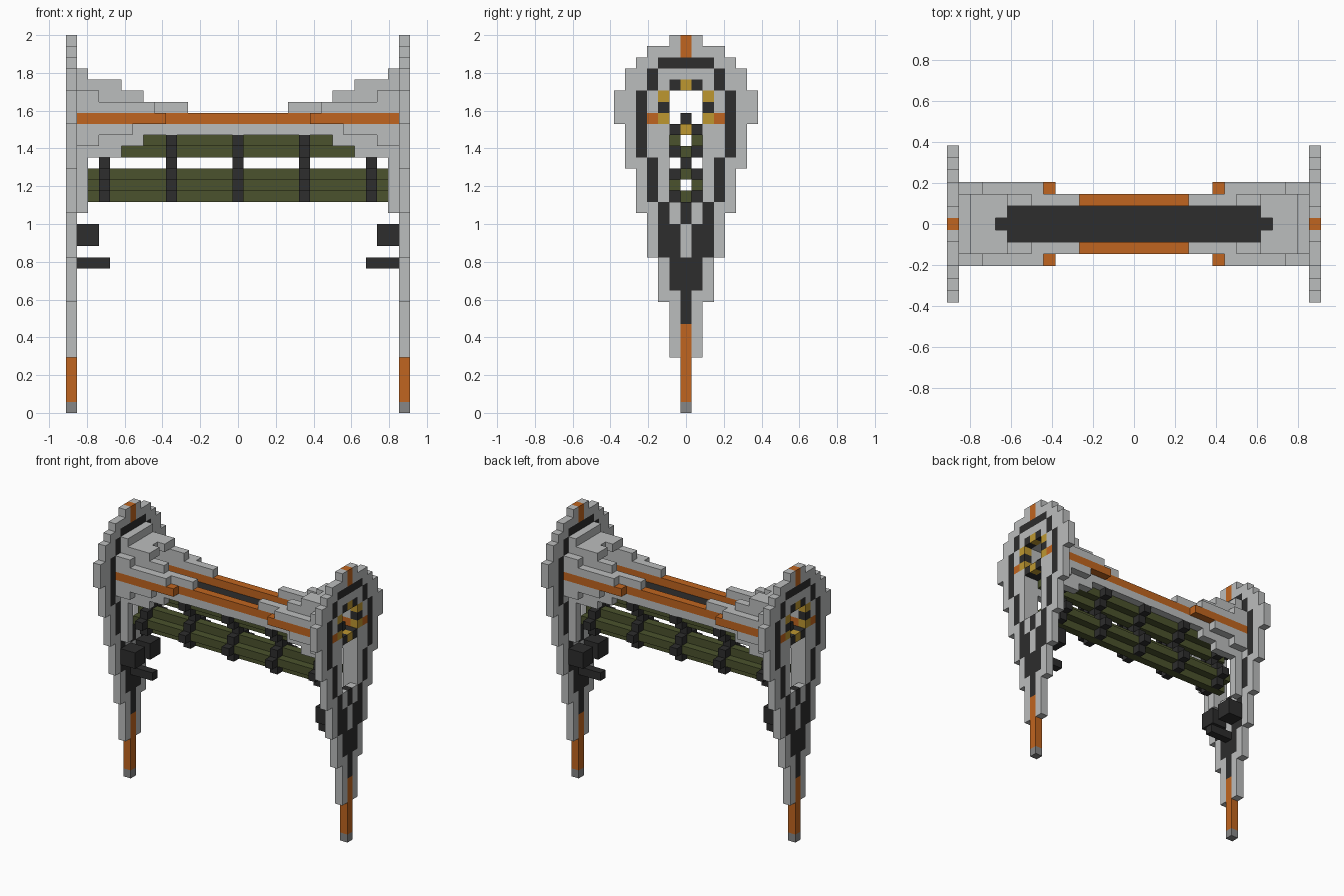
import bpy
import bmesh
from mathutils import Vector

cube = bpy.data.objects.get("Cube")
if cube:
    bpy.data.objects.remove(cube, do_unlink=True)

UNIT = 2 / 34          # edge of one block
PLATE_X = 15           # block column of the end plates


def material(name, red, green, blue):
    mat = bpy.data.materials.new(name)
    mat.use_nodes = True
    colour = (red, green, blue, 1)
    mat.diffuse_color = colour
    for node in mat.node_tree.nodes:
        if node.type == 'BSDF_PRINCIPLED':
            node.inputs["Base Color"].default_value = colour
    return mat


GREY = material("light_grey", .50, .51, .51)
STEEL = material("mid_grey", .24, .24, .24)
BLACK = material("charcoal", .026, .026, .026)
ORANGE = material("burnt_orange", .53, .13, .014)
GREEN = material("olive_green", .07, .085, .026)
GOLD = material("gold", .51, .31, .03)


def through(first, last):
    return range(first, last + 1)


def fill(xs, ys, zs, mirror_x=True):
    """Block cells, mirrored front to back and, if wanted, side to side."""
    signs = (1, -1) if mirror_x else (1,)
    return {(sx * x, sy * y, z) for x in xs for y in ys for z in zs
            for sx in signs for sy in (1, -1)}


def build(name, cells):
    """Make one object from {cell: material}, keeping only exposed faces."""
    bm = bmesh.new()
    corners, mats = {}, []

    def corner(point):
        key = tuple(round(c * 2) for c in point)
        if key not in corners:
            corners[key] = bm.verts.new((point + Vector((0, 0, .5))) * UNIT)
        return corners[key]

    for cell, mat in cells.items():
        if mat not in mats:
            mats.append(mat)
        for axis in range(3):
            for sign in (1, -1):
                normal = Vector((0, 0, 0))
                normal[axis] = sign
                neighbour = tuple(int(c + n) for c, n in zip(cell, normal))
                if neighbour in cells:
                    continue
                side = Vector((0, 0, 0))
                side[(axis + 1) % 3] = .5
                up = normal.cross(side)
                mid = Vector(cell) + normal / 2
                ring = [mid - side - up, mid + side - up, mid + side + up, mid - side + up]
                face = bm.faces.new([corner(p) for p in ring])
                face.material_index = mats.index(mat)
    mesh = bpy.data.meshes.new(name)
    bm.to_mesh(mesh)
    bm.free()
    for mat in mats:
        mesh.materials.append(mat)
    obj = bpy.data.objects.new(name, mesh)
    bpy.context.collection.objects.link(obj)
    return obj


def part(name, mat, *groups):
    return build(name, dict.fromkeys(set().union(*groups), mat))


# End plates: outline as (half width, number of rows) from the ground up
OUTLINE = [(0, 5), (1, 5), (2, 4), (3, 4), (4, 4), (5, 4), (6, 3), (5, 2), (4, 1), (3, 1), (1, 1)]
# Dark inlay as (distance from centre, first row, last row)
INLAY = [(0, 8, 13), (1, 11, 16), (2, 14, 18), (3, 19, 22), (4, 23, 28),
         (3, 29, 30), (0, 31, 31), (1, 31, 31), (2, 31, 31), (0, 17, 18)]


def plate_cells(x):
    cells, row = {}, 0
    for half, count in OUTLINE:
        for z in range(row, row + count):
            for y in through(-half, half):
                cells[x, y, z] = GREY
        row += count

    def paint(mat, ys, zs):
        cells.update(dict.fromkeys(fill([x], ys, zs, False), mat))

    for y, low, high in INLAY:
        paint(BLACK, [y], through(low, high))
    paint(STEEL, [0], [0])
    paint(ORANGE, [0], through(1, 7))
    paint(ORANGE, [0], [32, 33])
    paint(ORANGE, [3], [26])
    # Chequered ring around the upper opening
    paint(GOLD, [0], [25, 29])
    paint(BLACK, [1], [25, 29])
    paint(GOLD, [2], [26, 28])
    paint(BLACK, [2], [27])
    # Openings
    for z in [*through(19, 24), *through(26, 28)]:
        for y in (-1, 0, 1):
            del cells[x, y, z]
    return cells


build("left_end_plate", plate_cells(PLATE_X))
build("right_end_plate", plate_cells(-PLATE_X))

# Beam: grey stepped flanks and tunnel hood
part("beam_flanks", GREY,
     fill(through(0, 14), [2], [25]), fill(through(10, 14), [3], [25]),
     fill(through(5, 14), [2], [27]), fill(through(8, 14), [3], [27]),
     fill(through(9, 14), [2], [28]), fill(through(13, 14), [3], [28]))
part("beam_hoods", GREY,
     fill(through(11, 14), [1, 2], [29]), fill(through(12, 14), [0], [29]),
     fill([14], [0, 1, 2], [30]))
part("beam_brackets", GREY,
     fill(through(9, 14), [2], [24]), fill(through(13, 14), [3], [24]),
     fill(through(11, 14), [2], [23]), fill([14], [2], through(18, 22)))
part("beam_stripes", ORANGE,
     fill(through(0, 14), [2], [26]), fill(through(7, 14), [3], [26]))
part("beam_deck", BLACK,
     fill(through(0, 14), [0, 1], [25]), fill([14], [0], [26]))

# Hollow rod bundles, one above the other
for name, middle in (("lower_rods", 20), ("upper_rods", 24)):
    part(name, GREEN,
         fill(through(0, 13), [0], [middle - 1] + ([middle + 1] if middle == 20 else [])),
         fill(through(0, 13), [1], [middle]))

# Bands clamping the rods
part("rod_bands", BLACK,
     *[fill([0, 6, 12], [y], rows) for y, rows in
       ((0, [22]), (1, [19, 21, 23]), (2, [20, 24]))])

# Inner leg blocks and pegs
part("leg_blocks", BLACK, fill([13, 14], [1, 2], [15, 16]))
part("leg_pegs", BLACK, fill(through(12, 14), [0], [13]))
